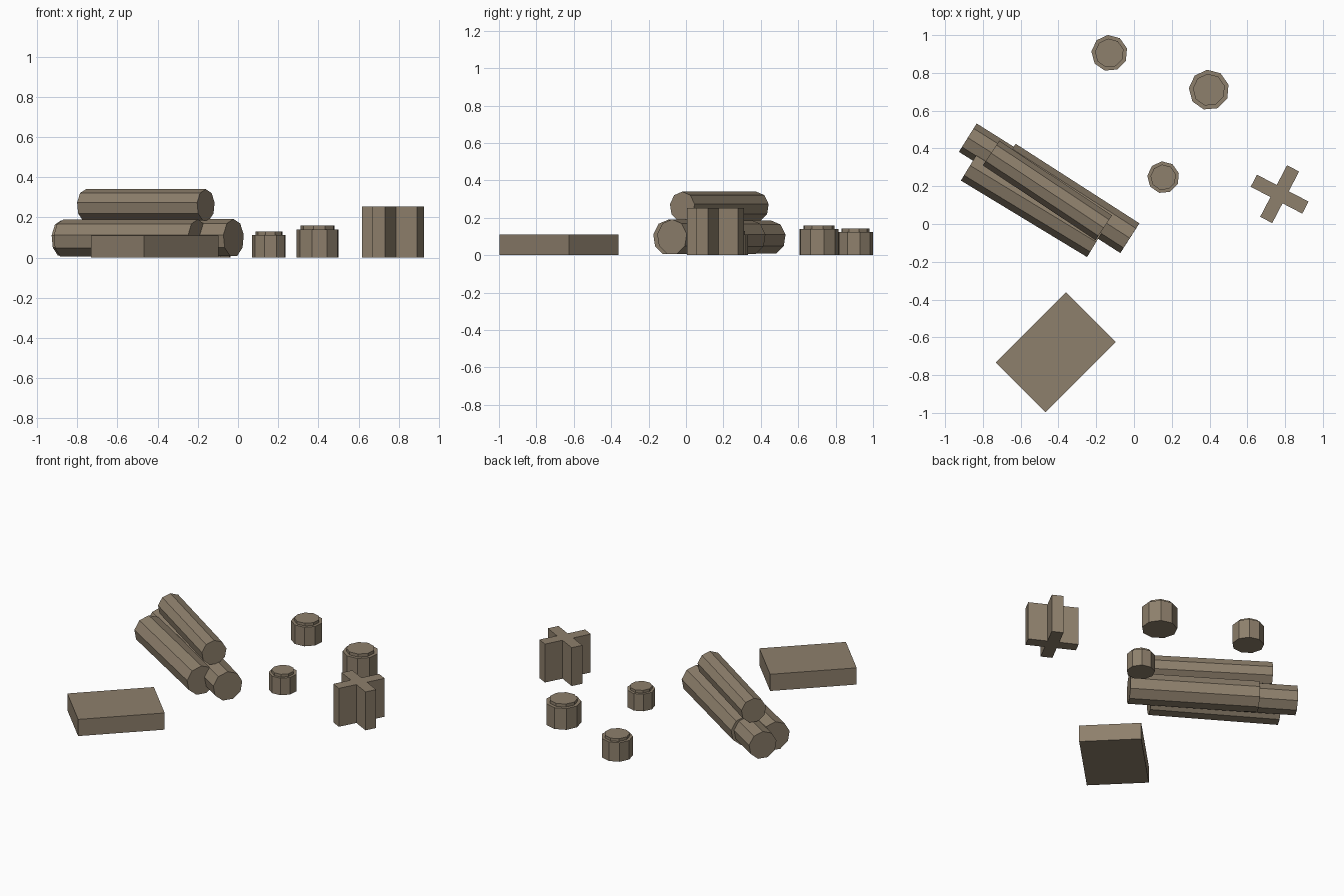
import bpy, bmesh, math
from mathutils import Matrix, Vector

if "Cube" in bpy.data.objects:
    bpy.data.objects.remove(bpy.data.objects["Cube"])

mat = bpy.data.materials.new("weathered brown")
mat.diffuse_color = (0.27, 0.215, 0.15, 1)
mat.use_nodes = True
mat.node_tree.nodes["Principled BSDF"].inputs["Base Color"].default_value = mat.diffuse_color


def finish(name, bm):
    bmesh.ops.recalc_face_normals(bm, faces=bm.faces)
    me = bpy.data.meshes.new(name)
    bm.to_mesh(me)
    bm.free()
    me.materials.append(mat)
    ob = bpy.data.objects.new(name, me)
    bpy.context.collection.objects.link(ob)
    return ob


def extruded(name, pts, height, loc, angle):
    """Upright prism from an outline."""
    bm = bmesh.new()
    face = bm.faces.new([bm.verts.new((x, y, 0)) for x, y in pts])
    top = bmesh.ops.extrude_face_region(bm, geom=[face])["geom"]
    bmesh.ops.translate(bm, vec=(0, 0, height),
                        verts=[g for g in top if isinstance(g, bmesh.types.BMVert)])
    ob = finish(name, bm)
    ob.location = (*loc, 0)
    ob.rotation_euler.z = math.radians(angle)


def log(name, a, b, r, sides=9, roll=0):
    """Log lying between two end centres."""
    a, b = Vector(a), Vector(b)
    d = b - a
    m = (Matrix.Translation((a + b) / 2) @ d.to_track_quat('Z', 'Y').to_matrix().to_4x4()
         @ Matrix.Rotation(math.radians(roll), 4, 'Z'))
    bm = bmesh.new()
    bmesh.ops.create_cone(bm, cap_ends=True, segments=sides, radius1=r, radius2=r,
                          depth=d.length, matrix=m)
    finish(name, bm)


def barrel(name, x, y, r, h, lid, roll=0, sides=9):
    """Barrel with a narrower raised lid."""
    bm = bmesh.new()
    for rad, z0, z1 in ((r, 0, h), (r * 0.8, h, lid)):
        bmesh.ops.create_cone(bm, cap_ends=True, segments=sides, radius1=rad, radius2=rad,
                              depth=z1 - z0, matrix=Matrix.Translation((0, 0, (z0 + z1) / 2)))
    ob = finish(name, bm)
    ob.location = (x, y, 0)
    ob.rotation_euler.z = math.radians(roll)


# flat slab
w, l = 0.372 / 2, 0.525 / 2
extruded("slab", [(-l, -w), (l, -w), (l, w), (-l, w)], 0.11, (-0.414, -0.679), 45)

# cross-shaped barrier
a, b = 0.154, 0.036
arm = [(a, -b), (a, b), (b, b)]
cross = []
for k in range(4):
    c, s = round(math.cos(k * math.pi / 2)), round(math.sin(k * math.pi / 2))
    cross += [(c * x - s * y, s * x + c * y) for x, y in arm]
extruded("cross_barrier", cross, 0.253, (0.771, 0.158), -27.5)

# log pile
log("log_front", (-0.868, 0.31, 0.095), (-0.20, -0.095, 0.095), 0.095)
log("log_back", (-0.677, 0.346, 0.095), (-0.022, -0.075, 0.097), 0.095)
log("log_left", (-0.88, 0.457, 0.095), (-0.24, 0.055, 0.095), 0.09)
log("log_top", (-0.757, 0.376, 0.26), (-0.16, -0.02, 0.26), 0.08)

# barrels
barrel("barrel_small", 0.155, 0.247, 0.085, 0.112, 0.13, 5)
barrel("barrel_large", 0.397, 0.71, 0.107, 0.14, 0.16, 5)
barrel("barrel_medium", -0.13, 0.905, 0.096, 0.125, 0.143, 5)
